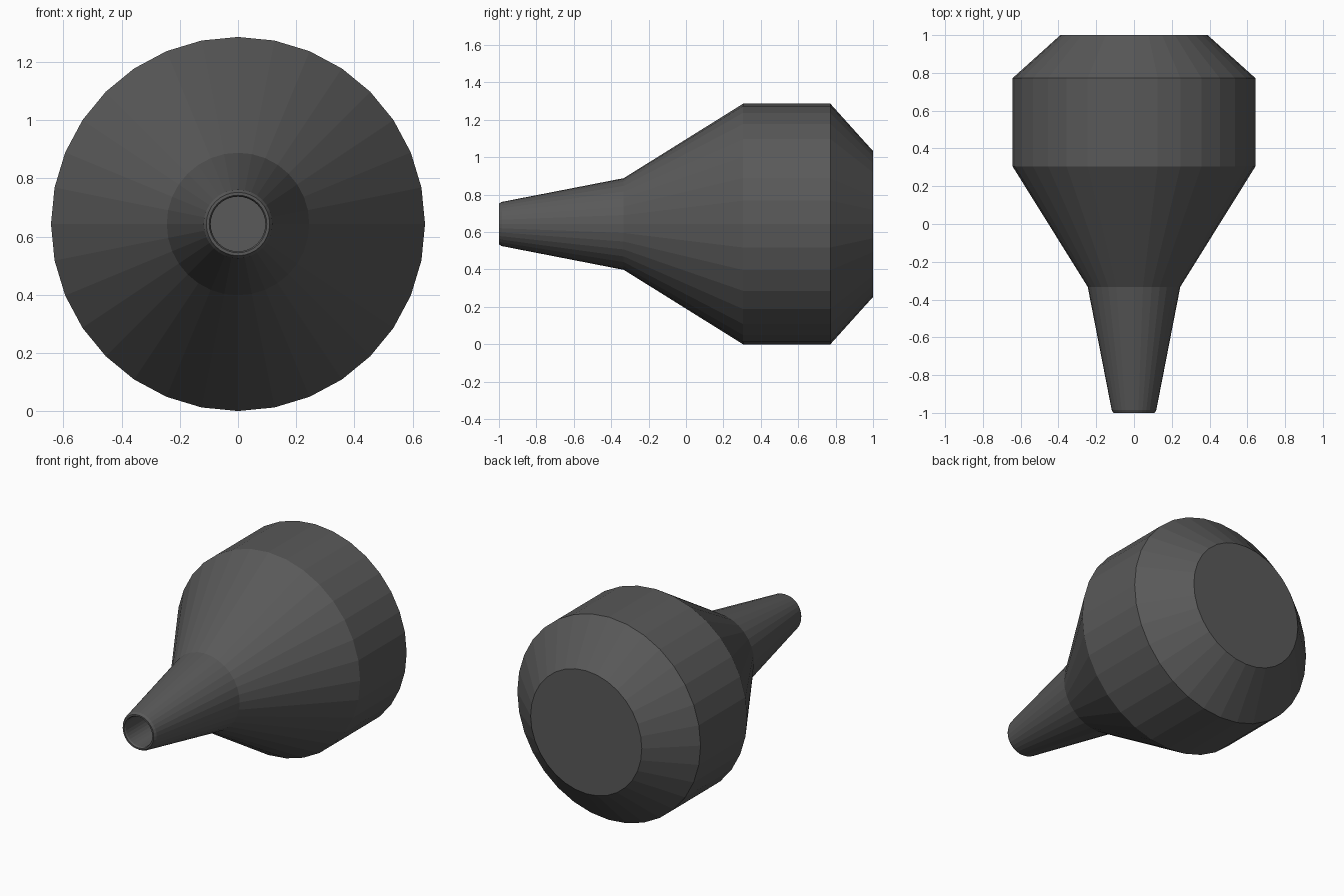
import bpy, bmesh
from math import sin, cos, tau

cube = bpy.data.objects.get("Cube")
if cube:
    bpy.data.objects.remove(cube, do_unlink=True)

SIDES = 32
AXIS_Z = 0.643


def make_material(name, color):
    mat = bpy.data.materials.new(name)
    mat.use_nodes = True
    mat.diffuse_color = color
    mat.node_tree.nodes["Principled BSDF"].inputs["Base Color"].default_value = color
    return mat


def lathe(name, profile, mat):
    """Spin (radius, y) points about the lengthwise axis and cap both ends."""
    bm = bmesh.new()
    rings = []
    for r, y in profile:
        rings.append([bm.verts.new((r * cos(tau * i / SIDES), y,
                                    AXIS_Z + r * sin(tau * i / SIDES)))
                      for i in range(SIDES)])
    for a, b in zip(rings, rings[1:]):
        for i in range(SIDES):
            j = (i + 1) % SIDES
            bm.faces.new((a[i], a[j], b[j], b[i]))
    bm.faces.new(rings[0])
    bm.faces.new(rings[-1])
    bmesh.ops.recalc_face_normals(bm, faces=bm.faces)
    mesh = bpy.data.meshes.new(name)
    bm.to_mesh(mesh)
    bm.free()
    mesh.materials.append(mat)
    obj = bpy.data.objects.new(name, mesh)
    bpy.context.collection.objects.link(obj)
    return obj


dark_grey = make_material("dark grey", (0.1, 0.1, 0.1, 1))

# Bore floor, bore wall, rounded lip, nozzle, cone, drum, rear bevel
lathe("nozzle_body", [
    (0.094, -0.6), (0.094, -0.99), (0.099, -1.0), (0.109, -1.0),
    (0.118, -0.985), (0.245, -0.333), (0.643, 0.305),
    (0.643, 0.772), (0.39, 1.0)], dark_grey)
